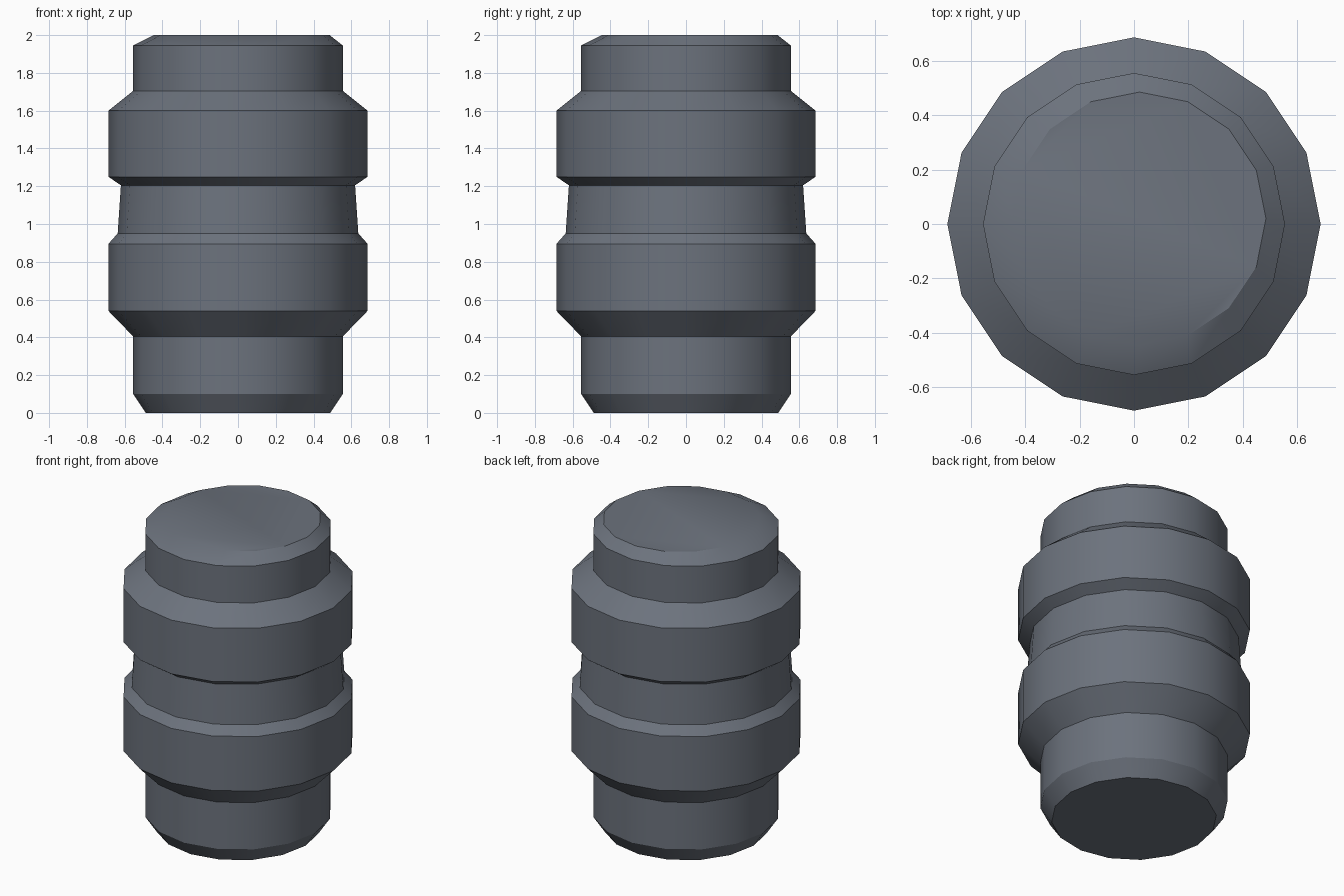
import bpy, bmesh, math

if "Cube" in bpy.data.objects:
    bpy.data.objects.remove(bpy.data.objects["Cube"])

SIDES = 16
# lathe profile: (radius, height, xy shift of ring)
PROFILE = [
    (0.488, 0.0, 0), (0.555, 0.10, 0),      # bottom chamfer
    (0.555, 0.405, 0), (0.686, 0.54, 0),    # lower neck, lower band
    (0.686, 0.895, 0), (0.637, 0.95, 0),    # waist
    (0.62, 1.205, 0), (0.686, 1.25, 0),     # upper band
    (0.686, 1.60, 0), (0.555, 1.705, 0),    # upper neck
    (0.555, 1.945, 0), (0.465, 2.0, 0.02),  # top chamfer, slightly off centre
]

steel = bpy.data.materials.new("blue grey metal")
steel.diffuse_color = (0.15, 0.17, 0.205, 1)
steel.use_nodes = True
steel.node_tree.nodes["Principled BSDF"].inputs["Base Color"].default_value = steel.diffuse_color

# barrel body
bm = bmesh.new()
rings = []
for r, z, s in PROFILE:
    rings.append([bm.verts.new((s + r * math.cos(2 * math.pi * i / SIDES),
                                s + r * math.sin(2 * math.pi * i / SIDES), z))
                  for i in range(SIDES)])
for a, b in zip(rings, rings[1:]):
    for i in range(SIDES):
        j = (i + 1) % SIDES
        bm.faces.new((a[i], a[j], b[j], b[i]))
bm.faces.new(rings[0][::-1])
bm.faces.new(rings[-1])
mesh = bpy.data.meshes.new("barrel")
bm.to_mesh(mesh)
bm.free()
mesh.materials.append(steel)
barrel = bpy.data.objects.new("barrel", mesh)
bpy.context.collection.objects.link(barrel)

# smooth round the sides, sharp at the steps
bpy.context.view_layer.objects.active = barrel
barrel.select_set(True)
bpy.ops.object.shade_smooth_by_angle(angle=math.radians(30))
